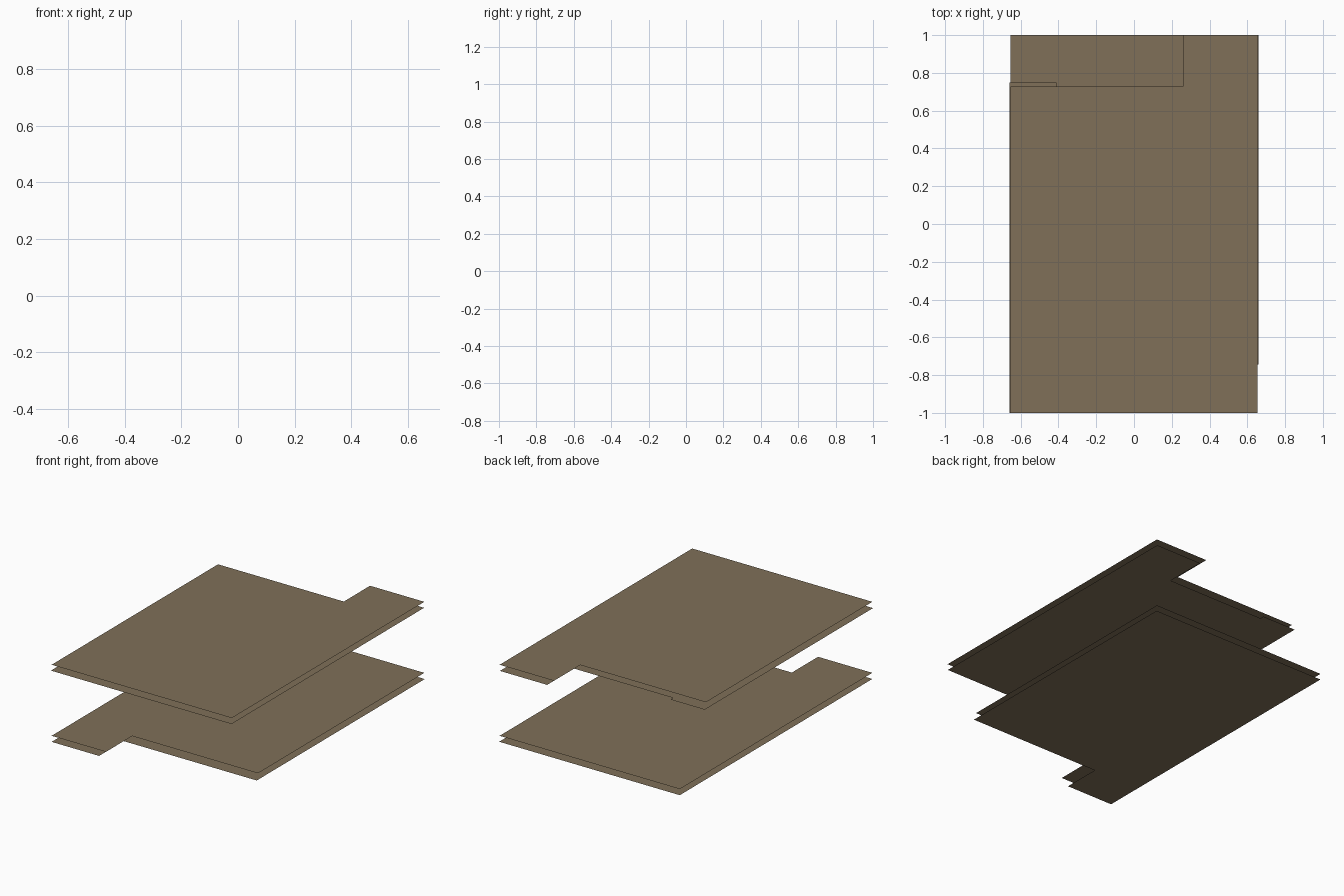
import bpy
import bmesh

if "Cube" in bpy.data.objects:
    bpy.data.objects.remove(bpy.data.objects["Cube"])

# One flat brown for every sheet
brown = bpy.data.materials.new("dull_brown")
brown.diffuse_color = (0.215, 0.162, 0.098, 1.0)
brown.use_nodes = True
brown.node_tree.nodes["Principled BSDF"].inputs["Base Color"].default_value = brown.diffuse_color


def sheet(name, z, outline, turn=1):
    """Paper-thin flat sheet from an outline; turn=-1 spins it half a turn about z."""
    bm = bmesh.new()
    bm.faces.new([bm.verts.new((turn * x, turn * y, z)) for x, y in outline])
    bmesh.ops.triangulate(bm, faces=bm.faces[:])
    for f in bm.faces:
        if f.normal.z < 0:
            f.normal_flip()
    mesh = bpy.data.meshes.new(name)
    bm.to_mesh(mesh)
    bm.free()
    mesh.materials.append(brown)
    bpy.context.collection.objects.link(bpy.data.objects.new(name, mesh))


# Outer outline: rectangle with one notched corner
outer = [(-0.655, -1), (0.655, -1), (0.655, 1), (0.26, 1), (0.26, 0.728), (-0.655, 0.728)]
# Upper inner outline: wider notch with a small raised lip
lipped = [(-0.66, -1), (0.653, -1), (0.653, 1), (0.31, 1), (0.31, 0.72),
          (-0.41, 0.72), (-0.41, 0.748), (-0.66, 0.748)]
# Bottom outline: wider notch, straight edge
plain = [(-0.658, -1), (0.655, -1), (0.655, 1), (0.31, 1), (0.31, 0.745), (-0.658, 0.745)]

# Lower pair is turned half round from the upper pair
sheet("bottom_sheet", 0.0, plain, -1)
sheet("lower_inner_sheet", 0.04, outer, -1)
sheet("upper_inner_sheet", 0.467, lipped)
sheet("top_sheet", 0.507, outer)
